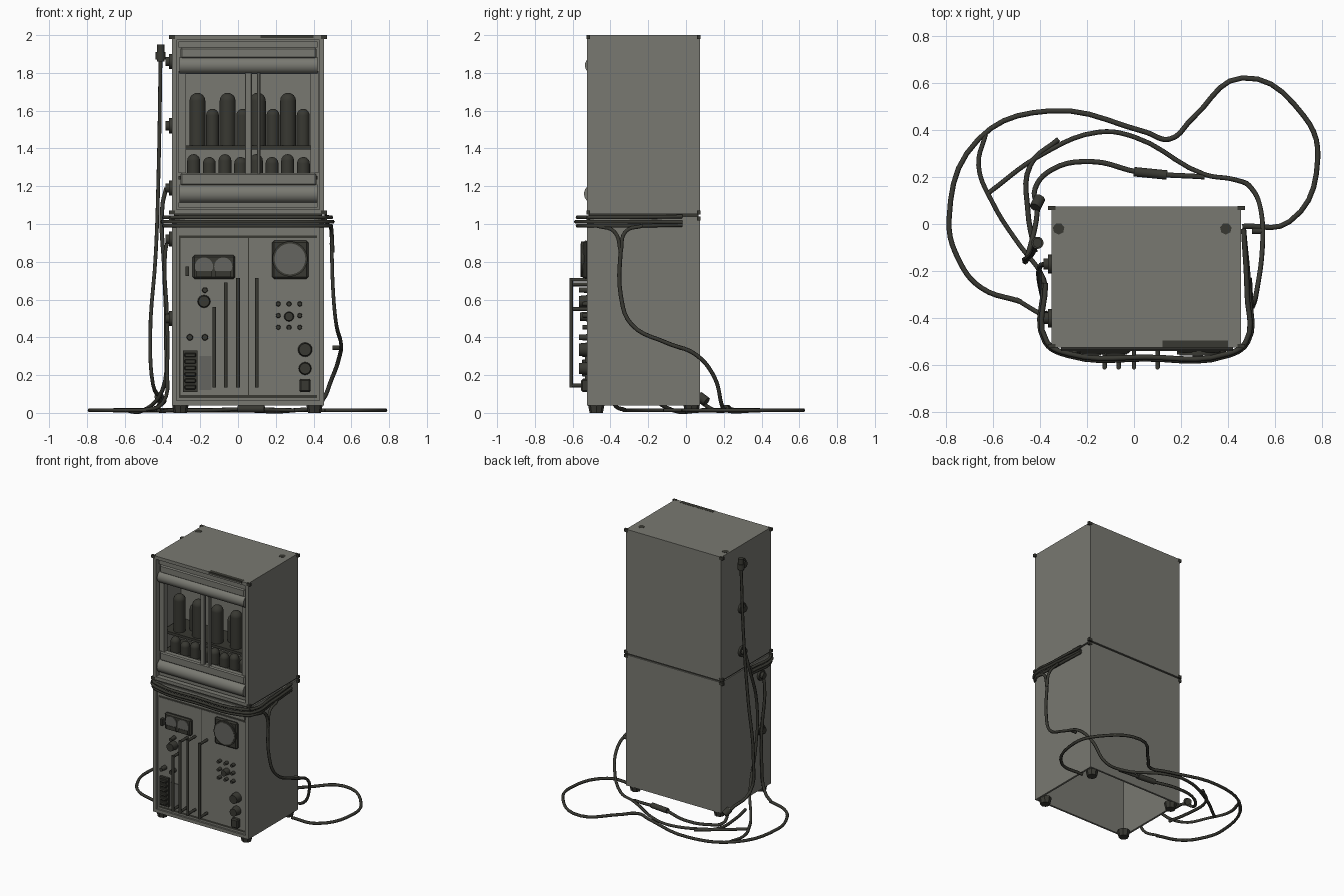
import bpy
import bmesh
import math
from mathutils import Vector, Matrix

default_cube = bpy.data.objects.get("Cube")
if default_cube:
    bpy.data.objects.remove(default_cube, do_unlink=True)


def make_material(name, colour):
    material = bpy.data.materials.new(name)
    material.use_nodes = True
    material.diffuse_color = (*colour, 1)
    shader = next(n for n in material.node_tree.nodes if n.type == 'BSDF_PRINCIPLED')
    shader.inputs["Base Color"].default_value = (*colour, 1)
    shader.inputs["Roughness"].default_value = 0.7
    return material


GREY = make_material("grey painted steel", (0.19, 0.19, 0.165))
DARK = make_material("dark worn metal", (0.04, 0.04, 0.032))
PALE = make_material("meter face grey", (0.13, 0.13, 0.115))

FRONT, BACK, LEFT, RIGHT = -0.525, 0.075, 0.455, -0.35
PANEL = FRONT + 0.008


def finish(bm, name, material, smooth=False):
    mesh = bpy.data.meshes.new(name)
    bm.normal_update()
    bm.to_mesh(mesh)
    bm.free()
    mesh.materials.append(material)
    obj = bpy.data.objects.new(name, mesh)
    bpy.context.collection.objects.link(obj)
    if smooth:
        bpy.ops.object.select_all(action='DESELECT')
        obj.select_set(True)
        bpy.context.view_layer.objects.active = obj
        bpy.ops.object.shade_smooth_by_angle(angle=math.radians(40))
    return obj


def box_mesh(low, high):
    bm = bmesh.new()
    low, high = Vector(low), Vector(high)
    size = Matrix.Diagonal((*(high - low), 1))
    bmesh.ops.create_cube(bm, size=1, matrix=Matrix.Translation((low + high) / 2) @ size)
    return bm


def box(name, low, high, material=GREY, bevel=0):
    bm = box_mesh(low, high)
    if bevel:
        bmesh.ops.bevel(bm, geom=bm.edges[:], offset=bevel, segments=1, affect='EDGES')
    return finish(bm, name, material)


def rod(name, start, end, radius, material=DARK, tip=None, sides=16):
    start, end = Vector(start), Vector(end)
    axis = end - start
    turn = axis.to_track_quat('Z', 'Y').to_matrix().to_4x4()
    bm = bmesh.new()
    bmesh.ops.create_cone(bm, cap_ends=True, segments=sides, radius1=radius,
                          radius2=radius if tip is None else tip, depth=axis.length,
                          matrix=Matrix.Translation((start + end) / 2) @ turn)
    return finish(bm, name, material, True)


def knob(name, x, z, radius, depth=0.03, material=DARK):
    rod(name, (x, PANEL, z), (x, PANEL - depth, z), radius, material, radius * 0.85)


def cable(name, points, radius=0.011, floor=None):
    curve = bpy.data.curves.new(name, 'CURVE')
    curve.dimensions = '3D'
    curve.bevel_depth = radius
    curve.bevel_resolution = 1
    curve.resolution_u = 5
    curve.use_fill_caps = True
    spline = curve.splines.new('BEZIER')
    spline.bezier_points.add(len(points) - 1)
    for knot, point in zip(spline.bezier_points, points):
        knot.co = point if floor is None else (*point, floor)
        knot.handle_left_type = knot.handle_right_type = 'AUTO'
    curve.materials.append(DARK)
    obj = bpy.data.objects.new(name, curve)
    bpy.context.collection.objects.link(obj)


def cabinet(name, bottom, top, rim, depth, open_bottom=False):
    """Box whose front is inset by the rim and pushed back by depth."""
    bm = box_mesh((RIGHT, FRONT, bottom), (LEFT, BACK, top))
    bm.normal_update()
    front = min(bm.faces, key=lambda f: f.calc_center_median().y)
    under = min(bm.faces, key=lambda f: f.calc_center_median().z)
    for face, push in ((front, Vector((0, depth, 0))), (under, Vector((0, 0, 0.9)))):
        if face is under and not open_bottom:
            continue
        bmesh.ops.inset_region(bm, faces=[face], thickness=rim if face is front else 0.02)
        moved = bmesh.ops.extrude_face_region(bm, geom=[face])["geom"]
        bmesh.ops.translate(bm, vec=push, verts=[v for v in moved if isinstance(v, bmesh.types.BMVert)])
        bmesh.ops.delete(bm, geom=[face], context='FACES_ONLY')
    return finish(bm, name, GREY)


# Cabinets, seam and feet
cabinet("lower_cabinet", 0.04, 1.04, 0.035, 0.014, True)
cabinet("upper_cabinet", 1.052, 2.0, 0.035, 0.3)
box("cabinet_seam", (RIGHT + 0.01, FRONT + 0.01, 1.035), (LEFT - 0.01, BACK - 0.01, 1.056), DARK)
for side, x in (("right", -0.305), ("left", 0.405)):
    for end, y in (("front", -0.475), ("back", 0.03)):
        rod(f"{end}_{side}_foot", (x, y, 0), (x, y, 0.05), 0.035, DARK, 0.045, 8)

# Rounded rolls and slats framing the display window
for name, z, half in (("upper_roll", 1.84, 0.045), ("lower_roll", 1.16, 0.05)):
    rod(name, (-0.31, -0.49, z), (0.42, -0.49, z), half, GREY, sides=24)
for name, low, high in (("upper_slat", 1.875, 1.935), ("lower_slat", 1.205, 1.27)):
    box(name, (-0.305, FRONT + 0.012, low), (0.415, -0.46, high), GREY, 0.008)
for name, low, high in (("head_filler", 1.935, 1.965), ("sill_filler", 1.087, 1.115)):
    box(name, (-0.315, FRONT + 0.02, low), (0.42, -0.44, high), GREY)
for x in (-0.295, 0.405):
    box("window_side_strip", (x - 0.02, -0.5, 1.27), (x + 0.02, -0.46, 1.81))
for x, half in ((0.055, 0.018), (0.11, 0.009)):
    box("window_mullion", (x - half, -0.51, 1.26), (x + half, -0.485, 1.81), GREY, 0.004)
box("tube_shelf", (-0.315, -0.46, 1.395), (0.42, -0.225, 1.415), DARK)
box("cabinet_floor_shelf", (-0.315, -0.48, 1.235), (0.42, -0.225, 1.255), DARK)


# Domed glass tubes
def tube(x, y, base, top, radius):
    rod("tube_body", (x, y, base), (x, y, top - radius), radius, sides=14)
    bm = bmesh.new()
    bmesh.ops.create_uvsphere(bm, u_segments=14, v_segments=8, radius=radius,
                              matrix=Matrix.Translation((x, y, top - radius)))
    finish(bm, "tube_dome", DARK, True)


for i in range(8):
    tall = i % 2 == 0
    x = -0.215 + i * 0.08
    tube(x, -0.4 if tall else -0.33, 1.415, 1.695 if tall else 1.61, 0.043 if tall else 0.035)
    tube(x - 0.02 + i * 0.003, -0.42, 1.255, 1.37 if tall else 1.355, 0.035)

# Lower front doors
box("front_recess", (-0.313, FRONT + 0.011, 0.078), (0.418, FRONT + 0.013, 1.0), DARK)
box("right_door", (-0.305, PANEL, 0.095), (0.052, FRONT + 0.012, 0.925))
box("left_door", (0.058, PANEL, 0.095), (0.42, FRONT + 0.012, 0.925))
box("top_strip", (-0.313, PANEL, 0.94), (0.418, FRONT + 0.012, 1.0))

# Meters
box("twin_meter_box", (-0.24, -0.55, 0.71), (-0.015, PANEL, 0.835), DARK, 0.01)
for x in (-0.18, -0.078):
    rod("meter_face", (x, -0.55, 0.775), (x, -0.555, 0.775), 0.048, PALE, sides=24)
    box("meter_cover", (x - 0.04, -0.558, 0.72), (x + 0.04, -0.55, 0.75), DARK)
box("round_meter_plate", (0.18, -0.545, 0.71), (0.372, PANEL, 0.912), DARK, 0.01)
rod("round_meter_rim", (0.275, -0.54, 0.815), (0.275, -0.555, 0.815), 0.093, DARK, sides=28)
rod("round_meter_face", (0.275, -0.55, 0.815), (0.275, -0.558, 0.815), 0.082, PALE, sides=28)
box("toggle_switch", (-0.278, -0.545, 0.725), (-0.26, PANEL, 0.775), DARK)

# Knobs and buttons
for x, z, radius in ((-0.175, 0.65, 0.015), (-0.18, 0.59, 0.034), (-0.255, 0.4, 0.017),
                     (-0.175, 0.4, 0.017), (0.355, 0.335, 0.038), (0.355, 0.235, 0.034)):
    knob("knob", x, z, radius, 0.05)
knob("selector_knob", 0.27, 0.51, 0.026, 0.045)
for column in (-1, 0, 1):
    for row in (-1, 0, 1):
        if column or row:
            knob("button", 0.27 + column * 0.057, 0.515 + row * 0.062, 0.013)
box("socket_block", (0.325, -0.555, 0.11), (0.385, PANEL, 0.18), DARK, 0.008)

# Switch stack and label plate
box("switch_stack", (-0.29, -0.535, 0.11), (-0.215, PANEL, 0.33), DARK)
for i in range(6):
    z = 0.125 + i * 0.034
    box("stack_switch", (-0.282, -0.55, z), (-0.223, -0.53, z + 0.022), DARK, 0.004)
box("label_plate", (-0.205, PANEL - 0.005, 0.12), (-0.14, PANEL, 0.3), PALE)

# Long pull handles
for x, top in ((-0.125, 0.56), (-0.065, 0.69), (0, 0.715), (0.1, 0.715)):
    rod("handle_bar", (x, -0.608, 0.135), (x, -0.608, top), 0.01, sides=10)
    for z in (0.145, top - 0.01):
        rod("handle_post", (x, PANEL, z), (x, -0.608, z), 0.01, sides=10)

# Side sockets with plugs
for y, z in ((-0.17, 1.86), (-0.17, 1.52), (-0.17, 1.19), (-0.4, 0.92), (-0.4, 0.5)):
    rod("socket_flange", (RIGHT + 0.005, y, z), (RIGHT - 0.015, y, z), 0.04)
    rod("socket_plug", (RIGHT, y, z), (RIGHT - 0.035, y, z), 0.024)
rod("hanging_plug", (-0.41, -0.08, 1.86), (-0.41, -0.08, 1.95), 0.02)
rod("hanging_plug_collar", (-0.41, -0.08, 1.87), (-0.41, -0.08, 1.91), 0.026)

# Cable bundle wrapped around the front
for i, z in enumerate((0.99, 1.012, 1.035)):
    out = 0.008 * (i % 2)
    cable("wrapped_cable", [(-0.375 - out, -0.25, z), (-0.37 - out, -0.5, z), (-0.28, -0.55 - out, z),
                            (0.05, -0.565 - out, z), (0.4, -0.55 - out, z), (0.475 + out, -0.5, z),
                            (0.48 + out, -0.3, z), (0.465, -0.02, z + 0.005 - out)])

# Cable falling down the left side and running behind
for y in (-0.38, -0.32):
    cable("side_drop_bend", [(0.49, -0.35 + (y + 0.35) * 4, 0.99), (0.495, y, 0.96), (0.5, -0.345, 0.85)])
cable("side_drop_cable", [(0.495, -0.345, 0.9), (0.505, -0.345, 0.62), (0.52, -0.29, 0.47),
                          (0.545, -0.1, 0.37), (0.54, 0.05, 0.31), (0.5, 0.15, 0.19),
                          (0.42, 0.19, 0.04), (0.3, 0.21, 0.014), (0, 0.37, 0.014),
                          (-0.15, 0.39, 0.014), (-0.4, 0.29, 0.014), (-0.62, 0.13, 0.014)])
rod("cable_clip", (0.5, -0.03, 0.345), (0.55, -0.03, 0.345), 0.012)

# Cables hanging on the right side
cable("hanging_cable", [(-0.41, -0.08, 1.88), (-0.42, -0.1, 1.3), (-0.435, -0.13, 0.85),
                        (-0.465, -0.15, 0.4), (-0.45, -0.13, 0.15), (-0.41, 0.06, 0.07),
                        (-0.42, 0.15, 0.014), (-0.35, 0.23, 0.014), (-0.18, 0.265, 0.014),
                        (0.02, 0.22, 0.02), (0.3, 0.2, 0.014)])
cable("socket_cable", [(-0.38, -0.17, 1.19), (-0.4, -0.18, 1.1), (-0.39, -0.3, 0.75),
                       (-0.38, -0.3, 0.4), (-0.4, -0.2, 0.12), (-0.5, -0.07, 0.014),
                       (-0.6, 0.09, 0.014), (-0.66, 0.25, 0.014), (-0.63, 0.38, 0.014)])
cable("lower_socket_cable", [(-0.37, -0.4, 0.92), (-0.385, -0.4, 0.85), (-0.375, -0.38, 0.5),
                             (-0.375, -0.38, 0.25), (-0.4, -0.38, 0.05), (-0.5, -0.32, 0.014)])
cable("branch_cable", [(-0.42, -0.12), (-0.45, 0.05), (-0.44, 0.25), (-0.32, 0.36)], floor=0.014)
rod("inline_connector", (0, 0.222, 0.022), (0.14, 0.208, 0.022), 0.02)
rod("floor_plug", (-0.42, 0.07, 0.09), (-0.4, 0.11, 0.06), 0.024)

# Large loop on the floor
cable("floor_loop", [(-0.48, -0.33), (-0.65, -0.27), (-0.74, -0.16), (-0.785, 0.02), (-0.66, 0.36),
                     (-0.36, 0.48), (0.05, 0.39), (0.15, 0.36), (0.25, 0.45), (0.46, 0.62),
                     (0.72, 0.46), (0.78, 0.28), (0.66, 0.01), (0.46, -0.01)], floor=0.014)

# Worn paint chips
for x in (RIGHT, LEFT):
    for y in (FRONT, BACK):
        for z in (1.99, 1.06, 1.03):
            box("corner_chip", (x - 0.016, y - 0.002 if y < 0 else y - 0.016, z - 0.011),
                (x + 0.016, y + 0.016 if y < 0 else y + 0.002, z + 0.011), DARK).scale.x = 1
for x, y in ((-0.32, -0.02), (0.39, -0.02)):
    rod("roof_chip", (x, y, 1.999), (x, y, 2.001), 0.025, sides=7)
box("roof_edge_chip", (0.12, FRONT - 0.001, 1.985), (0.4, FRONT + 0.03, 2.001), DARK)
